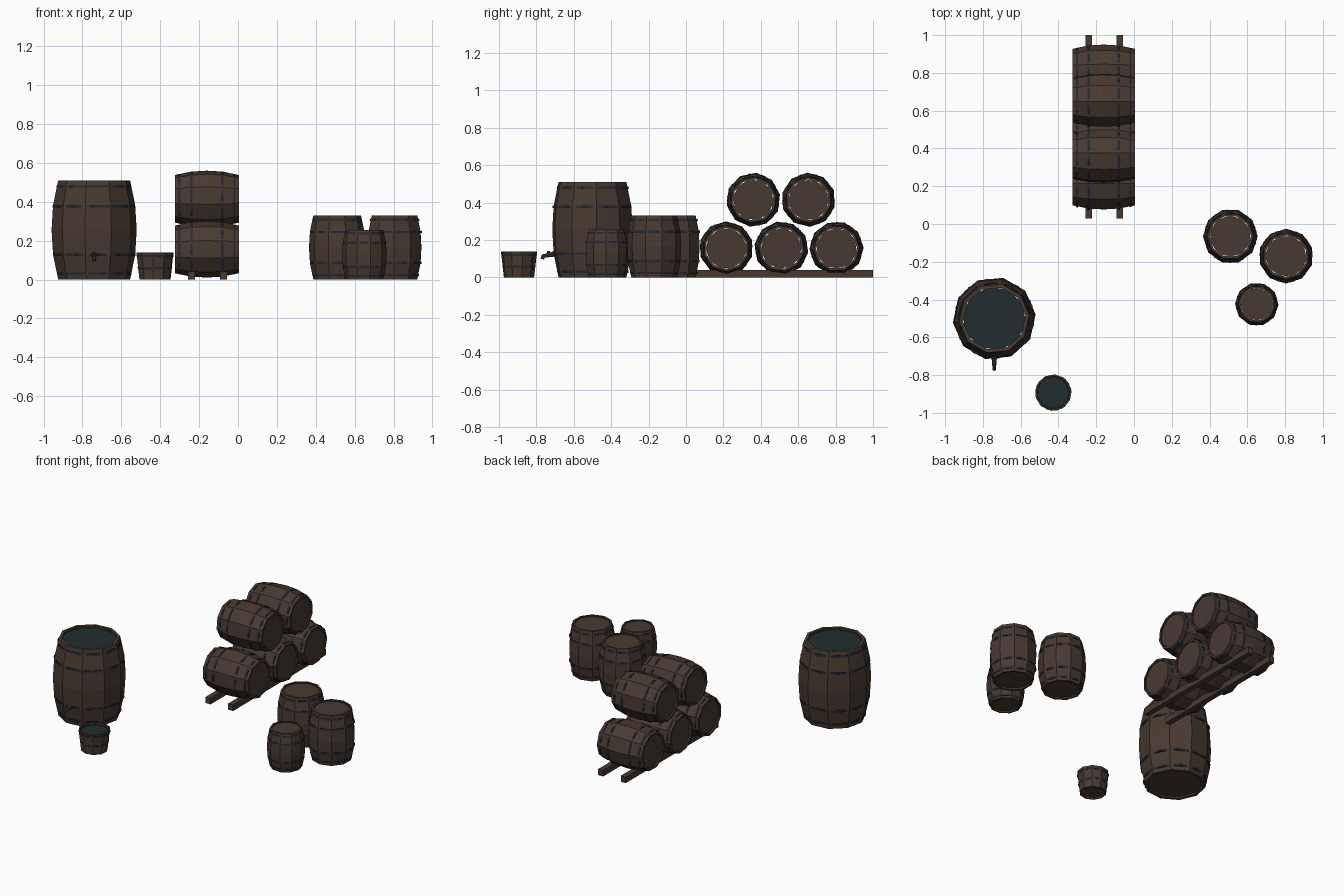
import bpy, bmesh, math
from mathutils import Matrix, Vector

if "Cube" in bpy.data.objects:
    bpy.data.objects.remove(bpy.data.objects["Cube"])


def material(name, rgb):
    m = bpy.data.materials.new(name)
    m.diffuse_color = (*rgb, 1)
    m.use_nodes = True
    m.node_tree.nodes["Principled BSDF"].inputs["Base Color"].default_value = m.diffuse_color
    return m


WOOD = material("dark wood", (0.064, 0.042, 0.031))
IRON = material("iron hoop", (0.018, 0.023, 0.032))
WATER = material("still water", (0.015, 0.027, 0.029))


def finish(bm, name, mat, matrix):
    bmesh.ops.recalc_face_normals(bm, faces=bm.faces)
    me = bpy.data.meshes.new(name)
    bm.to_mesh(me)
    bm.free()
    me.materials.append(mat)
    ob = bpy.data.objects.new(name, me)
    ob.matrix_world = matrix
    bpy.context.collection.objects.link(ob)
    return ob


def lathe(name, profile, sides, mat, matrix, turn=0.0):
    """Spin a closed (radius, z) loop around z."""
    bm = bmesh.new()
    rings = []
    for i in range(sides):
        a = 2 * math.pi * i / sides + turn
        rings.append([bm.verts.new((r * math.cos(a), r * math.sin(a), z)) for r, z in profile])
    n = len(profile)
    for i in range(sides):
        p, q = rings[i], rings[(i + 1) % sides]
        for j in range(n):
            k = (j + 1) % n
            bm.faces.new((p[j], q[j], q[k], p[k]))
    return finish(bm, name, mat, matrix)


def disc(name, radius, z, thick, mat, matrix, sides=20):
    bm = bmesh.new()
    bmesh.ops.create_cone(bm, cap_ends=True, segments=sides, radius1=radius, radius2=radius,
                          depth=thick, matrix=Matrix.Translation((0, 0, z)))
    return finish(bm, name, mat, matrix)


def box(name, size, centre, mat=WOOD):
    bm = bmesh.new()
    bmesh.ops.create_cube(bm, size=1, matrix=Matrix.Diagonal((*size, 1)))
    return finish(bm, name, mat, Matrix.Translation(centre))


BULGE = [(0, .845), (.25, .965), (.5, 1), (.75, .965), (1, .845)]
SIDES = 10


def radius_at(f, shape):
    for (f0, r0), (f1, r1) in zip(shape, shape[1:]):
        if f <= f1:
            return r0 + (r1 - r0) * (f - f0) / (f1 - f0)
    return shape[-1][1]


def barrel(name, r, h, matrix, turn=0.0, shape=BULGE, hoops=(.07, .26, .74, .93), water=False):
    # Stave wall: outer curve up, inner curve down
    wall = r * 0.09
    outer = [(r * s, h * f) for f, s in shape]
    inner = [(r * s - wall, h * f) for f, s in reversed(shape)]
    lathe(name + "_staves", outer + inner, SIDES, WOOD, matrix, turn)
    # Hoops, partly sunk into the flat staves
    w = 0.006
    for i, f in enumerate(hoops):
        lo = r * radius_at(f - w / h, shape) * 1.005
        hi = r * radius_at(f + w / h, shape) * 1.005
        z = h * f
        loop = [(lo, z - w), (hi, z + w), (hi - .014, z + w), (lo - .014, z - w)]
        lathe(f"{name}_hoop_{i}", loop, 13, IRON, matrix, turn + i * 0.35)
    # Heads, or a bottom board and water
    fit = 0.965
    end = r * shape[0][1] - wall
    disc(name + "_bottom", end * fit, 0.015, 0.01, WOOD, matrix)
    top = r * shape[-1][1] - wall
    if water:
        disc(name + "_water", top * 0.985, h - 0.018, 0.006, WATER, matrix)
    else:
        disc(name + "_head", top * fit, h - 0.012, 0.01, WOOD, matrix)


# Large open water barrel with tap
barrel("water_barrel", 0.22, 0.51, Matrix.Translation((-0.74, -0.5, 0)), 0.1,
       hoops=(.06, .25, .74, .94), water=True)


def tube(name, a, b, r1, r2):
    a, b = Vector(a), Vector(b)
    d = b - a
    bm = bmesh.new()
    bmesh.ops.create_cone(bm, cap_ends=True, segments=8, radius1=r1, radius2=r2, depth=d.length)
    m = Matrix.Translation((a + b) / 2) @ d.to_track_quat('Z', 'Y').to_matrix().to_4x4()
    finish(bm, name, WOOD, m)


tube("tap_body", (-0.74, -0.69, 0.128), (-0.74, -0.765, 0.114), 0.016, 0.009)
tube("tap_spout", (-0.74, -0.763, 0.12), (-0.74, -0.768, 0.098), 0.008, 0.01)
tube("tap_handle", (-0.74, -0.735, 0.115), (-0.74, -0.735, 0.142), 0.006, 0.008)

# Bucket
barrel("bucket", 0.097, 0.138, Matrix.Translation((-0.427, -0.893, 0)), 0.2,
       shape=[(0, .84), (.5, .92), (1, 1)], hoops=(.42, .88), water=True)

# Group of upright barrels
for i, (x, y, r, h) in enumerate([(0.51, -0.065, 0.145, 0.33),
                                  (0.805, -0.17, 0.145, 0.33),
                                  (0.65, -0.425, 0.115, 0.255)]):
    barrel(f"upright_barrel_{i}", r, h, Matrix.Translation((x, y, 0)), 0.3 * i)

# Stacked barrels lying along x
LAY = Matrix.Rotation(math.pi / 2, 4, 'Y')
for i, (y, z) in enumerate([(0.215, 0.155), (0.51, 0.155), (0.805, 0.155),
                            (0.36, 0.415), (0.655, 0.415)]):
    barrel(f"stacked_barrel_{i}", 0.145, 0.33,
           Matrix.Translation((-0.325, y, z)) @ LAY, 0.17 * i)

# Rails under the stack
for side, x in (("left", -0.24), ("right", -0.075)):
    box(side + "_rail", (0.036, 0.97, 0.04), (x, 0.515, 0.02))
